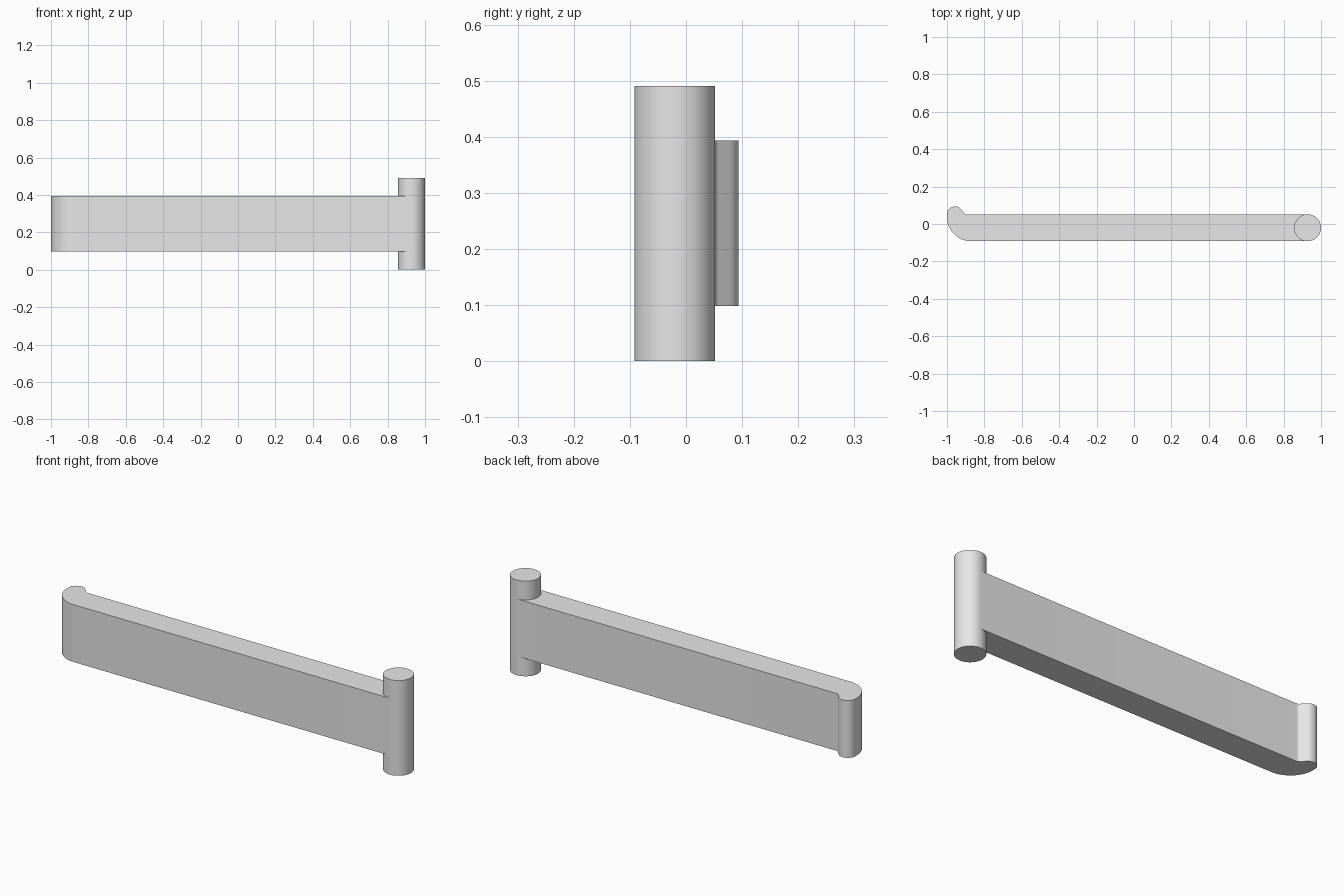
import bpy, bmesh
from math import cos, sin, radians

cube = bpy.data.objects.get("Cube")
if cube:
    bpy.data.objects.remove(cube, do_unlink=True)

GREY = (0.8, 0.8, 0.8, 1)
metal = bpy.data.materials.new("plain_grey")
metal.use_nodes = True
metal.diffuse_color = GREY
metal.node_tree.nodes["Principled BSDF"].inputs["Base Color"].default_value = GREY


def arc(cx, cy, r, start, end, steps):
    """Points on a circle between two angles in degrees."""
    angles = [radians(start + (end - start) * i / steps) for i in range(steps + 1)]
    return [(cx + r * cos(a), cy + r * sin(a)) for a in angles]


def extrude(name, outline, bottom, top):
    """Prism with a flat outline, smooth around its curves."""
    bm = bmesh.new()
    base = bm.faces.new([bm.verts.new((x, y, bottom)) for x, y in outline])
    result = bmesh.ops.extrude_face_region(bm, geom=[base])
    verts = [v for v in result["geom"] if isinstance(v, bmesh.types.BMVert)]
    bmesh.ops.translate(bm, verts=verts, vec=(0, 0, top - bottom))
    bmesh.ops.recalc_face_normals(bm, faces=bm.faces[:])
    mesh = bpy.data.meshes.new(name)
    bm.to_mesh(mesh)
    bm.free()
    mesh.materials.append(metal)
    obj = bpy.data.objects.new(name, mesh)
    bpy.context.collection.objects.link(obj)
    bpy.ops.object.select_all(action="DESELECT")
    obj.select_set(True)
    bpy.context.view_layer.objects.active = obj
    bpy.ops.object.shade_smooth_by_angle(angle=radians(30))


FRONT, BACK = -0.092, 0.052
radius = (BACK - FRONT) / 2
middle = (BACK + FRONT) / 2
pin_x = 1 - radius

# Flat arm with a rounded outer corner and a hooked tip
tip = arc(-0.957, 0.051, 0.043, 180, 40, 20)
corner = arc(-0.87, 0.038, 0.13, 270, 180, 20)
root = arc(-0.894, 0.068, 0.016, 215, 270, 5)
extrude("hooked_arm", [(pin_x, FRONT)] + corner + tip + root + [(pin_x, BACK)],
        0.098, 0.393)

# Upright round pin at the other end
extrude("hinge_pin", arc(pin_x, middle, radius, 0, 360, 64)[:-1], 0, 0.49)
